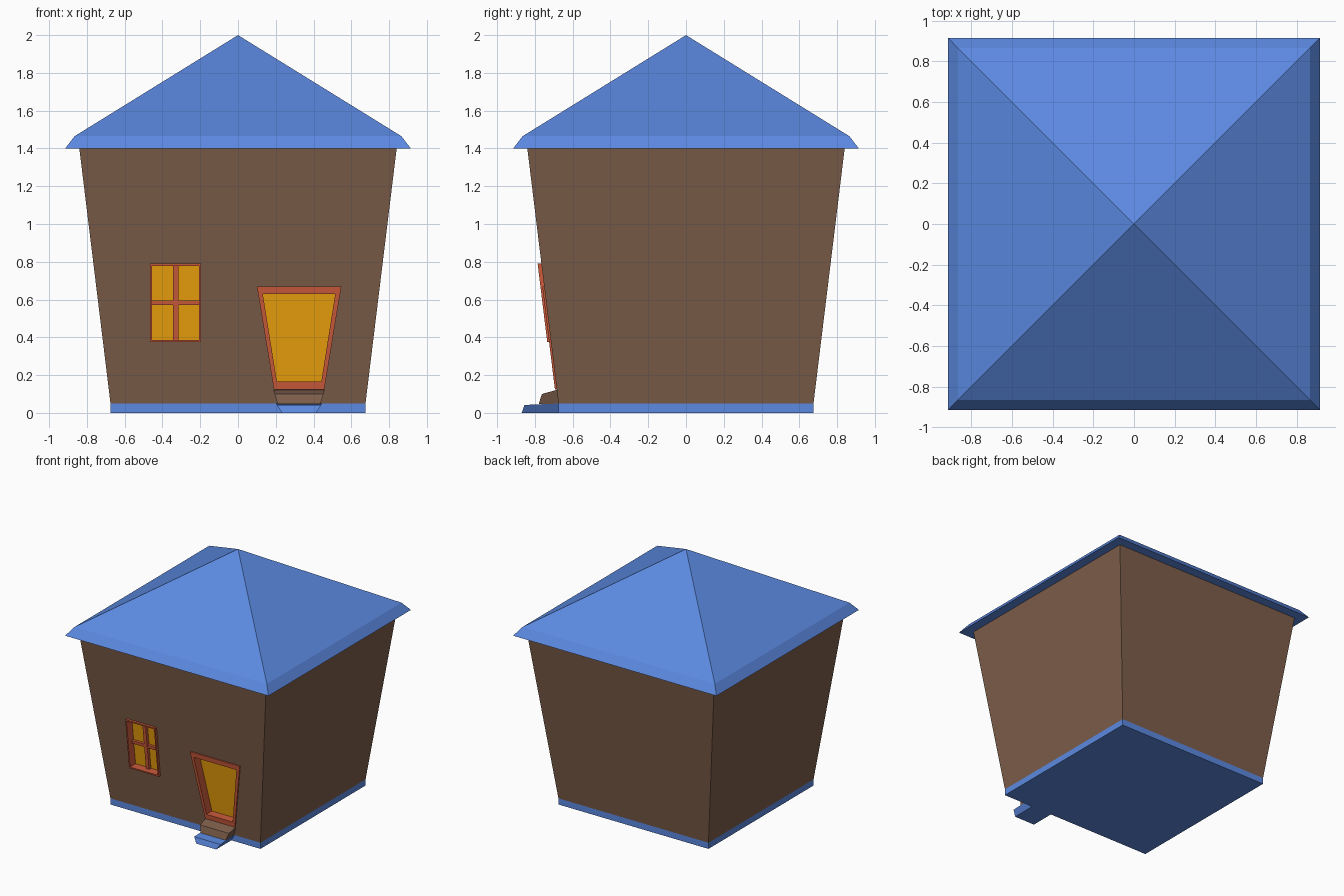
import bpy, bmesh

if "Cube" in bpy.data.objects:
    bpy.data.objects.remove(bpy.data.objects["Cube"])

SLOPE = (0.84 - 0.675) / 1.35


def material(name, rgb):
    m = bpy.data.materials.new(name)
    m.diffuse_color = (*[(c / 255) ** 2.2 for c in rgb], 1)
    m.use_nodes = True
    m.node_tree.nodes["Principled BSDF"].inputs["Base Color"].default_value = m.diffuse_color
    return m


BLUE = material("blue", (92, 136, 224))
BROWN = material("brown", (124, 94, 76))
RED = material("red", (205, 92, 62))
YELLOW = material("yellow", (240, 162, 20))


def finish(name, bm, mat):
    bmesh.ops.remove_doubles(bm, verts=bm.verts, dist=1e-5)
    bmesh.ops.recalc_face_normals(bm, faces=bm.faces)
    me = bpy.data.meshes.new(name)
    bm.to_mesh(me)
    bm.free()
    ob = bpy.data.objects.new(name, me)
    bpy.context.collection.objects.link(ob)
    me.materials.append(mat)
    return ob


def loft(name, loops, mat, close=False):
    """Skin a list of equal-length point loops; cap the ends or join them up."""
    bm = bmesh.new()
    rows = [[bm.verts.new(p) for p in lp] for lp in loops]
    n = len(rows[0])
    pairs = list(zip(rows, rows[1:])) + ([(rows[-1], rows[0])] if close else [])
    for a, b in pairs:
        for i in range(n):
            j = (i + 1) % n
            bm.faces.new((a[i], a[j], b[j], b[i]))
    if not close:
        bm.faces.new(rows[0])
        bm.faces.new(rows[-1])
    return finish(name, bm, mat)


def square(h, z):
    return [(-h, -h, z), (h, -h, z), (h, h, z), (-h, h, z)]


def on_wall(outline, d):
    """Place an (x, z) outline on the leaning front wall, d outwards."""
    return [(x, -(0.675 + (z - 0.05) * SLOPE) - d, z) for x, z in outline]


def slab(name, outline, d0, d1, mat):
    return loft(name, [on_wall(outline, d0), on_wall(outline, d1)], mat)


def rect(x0, x1, z0, z1):
    return [(x0, z0), (x1, z0), (x1, z1), (x0, z1)]


def opening(name, outer, inner, front):
    """Cut a niche in the wall, line it with a frame and set a pane at the back."""
    mid = [((a + c) / 2, (b + d) / 2) for (a, b), (c, d) in zip(outer, inner)]
    cutter = slab(name + "_cutter", mid, 0.1, -0.07, RED)
    cutter.hide_render = True
    mod = walls.modifiers.new(name, 'BOOLEAN')
    mod.object, mod.solver = cutter, 'EXACT'
    bpy.context.view_layer.objects.active = walls
    bpy.ops.object.modifier_apply(modifier=mod.name)
    bpy.data.objects.remove(cutter)
    loft(name + "_frame", [on_wall(outer, front), on_wall(inner, front),
                           on_wall(inner, -0.068), on_wall(outer, -0.068)], RED, True)
    slab(name + "_pane", mid, -0.09, front - 0.07, YELLOW)


# Plinth, leaning walls and hipped roof
loft("plinth", [square(0.675, 0), square(0.675, 0.05)], BLUE)
walls = loft("walls", [square(0.675, 0.05), square(0.84, 1.4)], BROWN)
bm = bmesh.new()
eave, lip = [[bm.verts.new(p) for p in square(h, z)] for h, z in ((0.915, 1.4), (0.865, 1.465))]
apex = bm.verts.new((0, 0, 2))
bm.faces.new(eave)
for i in range(4):
    j = (i + 1) % 4
    bm.faces.new((eave[i], eave[j], lip[j], lip[i]))
    bm.faces.new((lip[i], lip[j], apex))
finish("roof", bm, BLUE)

# Window with recessed glazing bars
opening("window", rect(-0.465, -0.197, 0.375, 0.79), rect(-0.455, -0.207, 0.387, 0.778), 0.02)
slab("window_bar_vertical", rect(-0.344, -0.316, 0.38, 0.785), -0.06, -0.025, RED)
slab("window_bar_horizontal", rect(-0.46, -0.2, 0.57, 0.595), -0.06, -0.027, RED)

# Tapered door
opening("door", [(0.19, 0.125), (0.457, 0.125), (0.547, 0.67), (0.1, 0.67)],
        [(0.206, 0.165), (0.441, 0.165), (0.515, 0.63), (0.131, 0.63)], 0.01)


# Door steps: side profile points (y, z, half width)
def step(name, profile, mat):
    loft(name, [[(0.323 + s * w, y, z) for y, z, w in profile] for s in (-1, 1)], mat)


step("lower_step", [(-0.87, 0, 0.09), (-0.855, 0.042, 0.118), (-0.66, 0.05, 0.118), (-0.66, 0, 0.09)], BLUE)
step("upper_step", [(-0.78, 0.046, 0.112), (-0.763, 0.1, 0.13), (-0.68, 0.123, 0.135),
                    (-0.66, 0.123, 0.135), (-0.66, 0.046, 0.112)], BROWN)
